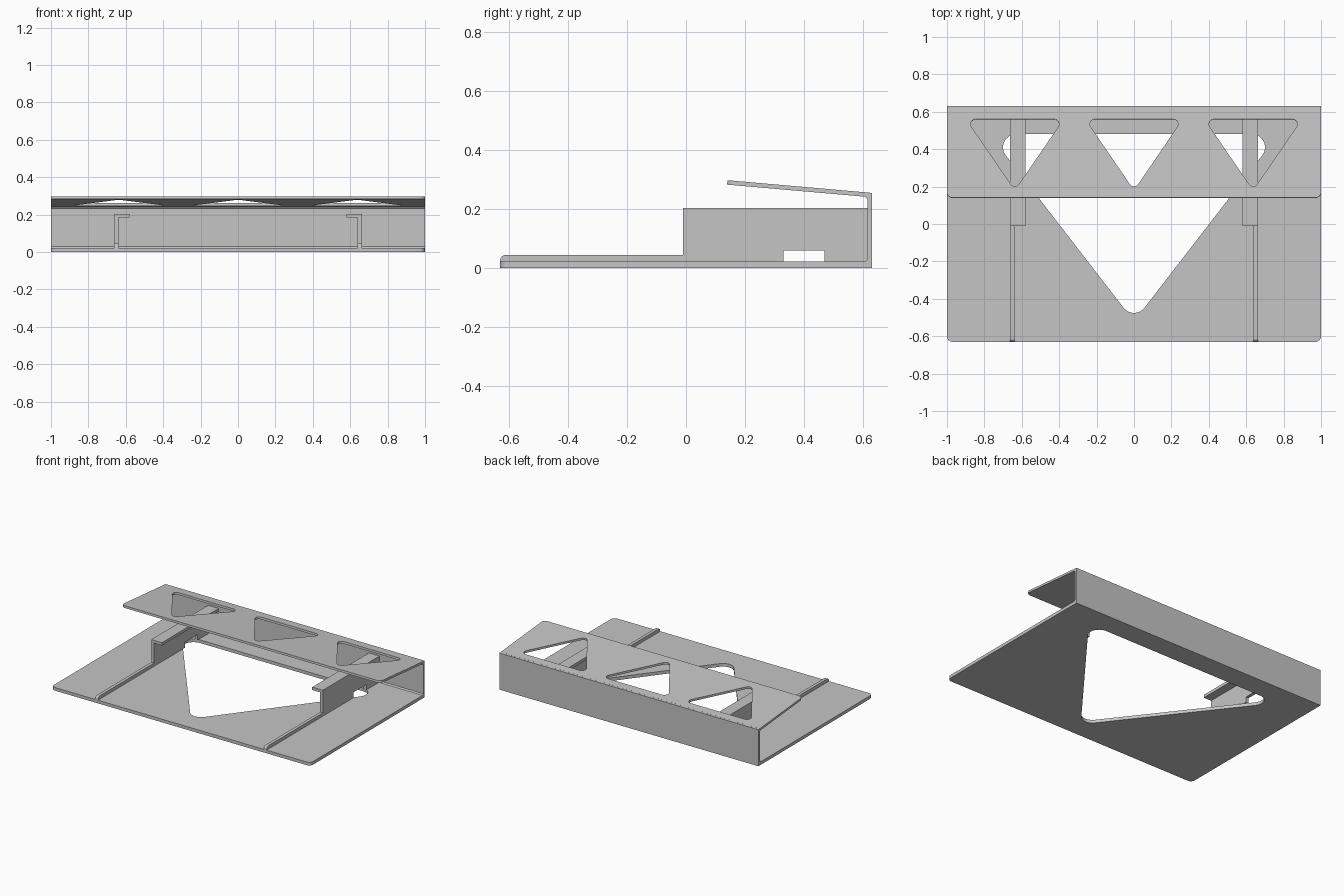
import bpy, bmesh, math
from mathutils import Vector, Matrix

cube = bpy.data.objects.get("Cube")
if cube:
    bpy.data.objects.remove(cube, do_unlink=True)

grey = bpy.data.materials.new("plain grey")
grey.use_nodes = True
colour = (0.56, 0.56, 0.56, 1)
grey.diffuse_color = colour
grey.node_tree.nodes["Principled BSDF"].inputs["Base Color"].default_value = colour


def fillet(corners, steps=10):
    """Round each (x, y, radius) corner of a closed outline."""
    out = []
    for i, (x, y, r) in enumerate(corners):
        p = Vector((x, y))
        if r == 0:
            out.append(p)
            continue
        u = (Vector(corners[i - 1][:2]) - p).normalized()
        v = (Vector(corners[(i + 1) % len(corners)][:2]) - p).normalized()
        half = math.acos(u.dot(v)) / 2
        centre = p + (u + v).normalized() * r / math.sin(half)
        start = p + u * r / math.tan(half) - centre
        sweep = math.copysign(math.pi - 2 * half, -u.x * v.y + u.y * v.x)
        out += [centre + Matrix.Rotation(sweep * k / steps, 2) @ start
                for k in range(steps + 1)]
    return out


def plate(name, outlines, thickness, location, rotation=(0, 0, 0)):
    """Extruded flat outline; every outline after the first is a hole."""
    curve = bpy.data.curves.new(name + "_outline", "CURVE")
    curve.dimensions = "2D"
    curve.fill_mode = "BOTH"
    curve.extrude = thickness / 2
    for outline in outlines:
        points = fillet(outline)
        spline = curve.splines.new("POLY")
        spline.points.add(len(points) - 1)
        for sp, p in zip(spline.points, points):
            sp.co = (p.x, p.y, 0, 1)
        spline.use_cyclic_u = True
    helper = bpy.data.objects.new(name + "_helper", curve)
    bpy.context.collection.objects.link(helper)
    graph = bpy.context.evaluated_depsgraph_get()
    mesh = bpy.data.meshes.new_from_object(helper.evaluated_get(graph))
    bpy.data.objects.remove(helper, do_unlink=True)
    bpy.data.curves.remove(curve)

    bm = bmesh.new()
    bm.from_mesh(mesh)
    bmesh.ops.remove_doubles(bm, verts=bm.verts, dist=1e-5)
    bmesh.ops.recalc_face_normals(bm, faces=bm.faces)
    bm.to_mesh(mesh)
    bm.free()
    mesh.name = name
    mesh.materials.clear()
    mesh.materials.append(grey)
    obj = bpy.data.objects.new(name, mesh)
    bpy.context.collection.objects.link(obj)
    obj.location = location
    obj.rotation_euler = rotation
    bpy.ops.object.select_all(action="DESELECT")
    obj.select_set(True)
    bpy.context.view_layer.objects.active = obj
    bpy.ops.object.shade_smooth_by_angle(angle=math.radians(30))
    return obj


def triangle(x, tip, top, half_width, r):
    return [(x, tip, r), (x + half_width, top, r), (x - half_width, top, r)]


def sheet(front, back, r):
    return [(-1, front, r), (1, front, r), (1, back, 0), (-1, back, 0)]


# Side profiles are drawn in y, z and extruded along x
SIDE = (math.pi / 2, 0, math.pi / 2)
BASE = 0.022

# Base sheet with the large triangular opening
plate("base_plate", [sheet(-0.63, 0.63, 0.03), triangle(0, -0.52, 0.48, 0.773, 0.07)],
      BASE, (0, 0, BASE / 2))

# Back wall with small inner fillets
plate("back_wall", [[(0.63, BASE, 0), (0.63, 0.255, 0), (0.615, 0.256, 0),
                     (0.607, 0.242, 0), (0.615, 0.233, 0), (0.615, 0.03, 0),
                     (0.607, BASE, 0)]], 2, (0, 0, 0), SIDE)

# Sloping top sheet with three triangular openings
tilt = math.radians(5)
along = lambda y: (y - 0.63) / math.cos(tilt)
openings = [triangle(x, along(0.18), along(0.56), 0.26, 0.027)
            for x in (-0.637, 0, 0.637)]
plate("top_plate", [sheet(along(0.14), along(0.615), 0.03)] + openings,
      0.015, (0, 0.63, 0.2475), (-tilt, 0, 0))

# Guide rails: low rib in front, tall notched web behind, flange turned inward
web = [(-0.63, BASE, 0), (0.33, BASE, 0), (0.33, 0.06, 0), (0.47, 0.06, 0),
       (0.47, BASE, 0), (0.615, BASE, 0), (0.615, 0.203, 0), (-0.01, 0.203, 0),
       (-0.01, 0.045, 0), (-0.63, 0.045, 0.02)]
flange = [(-0.01, 0.183, 0), (0.615, 0.183, 0), (0.615, 0.203, 0), (-0.01, 0.203, 0)]
for side, s in (("left", 1), ("right", -1)):
    plate(side + "_rail_web", [web], 0.022, (s * 0.651, 0, 0), SIDE)
    plate(side + "_rail_flange", [flange], 0.06, (s * 0.61, 0, 0), SIDE)
